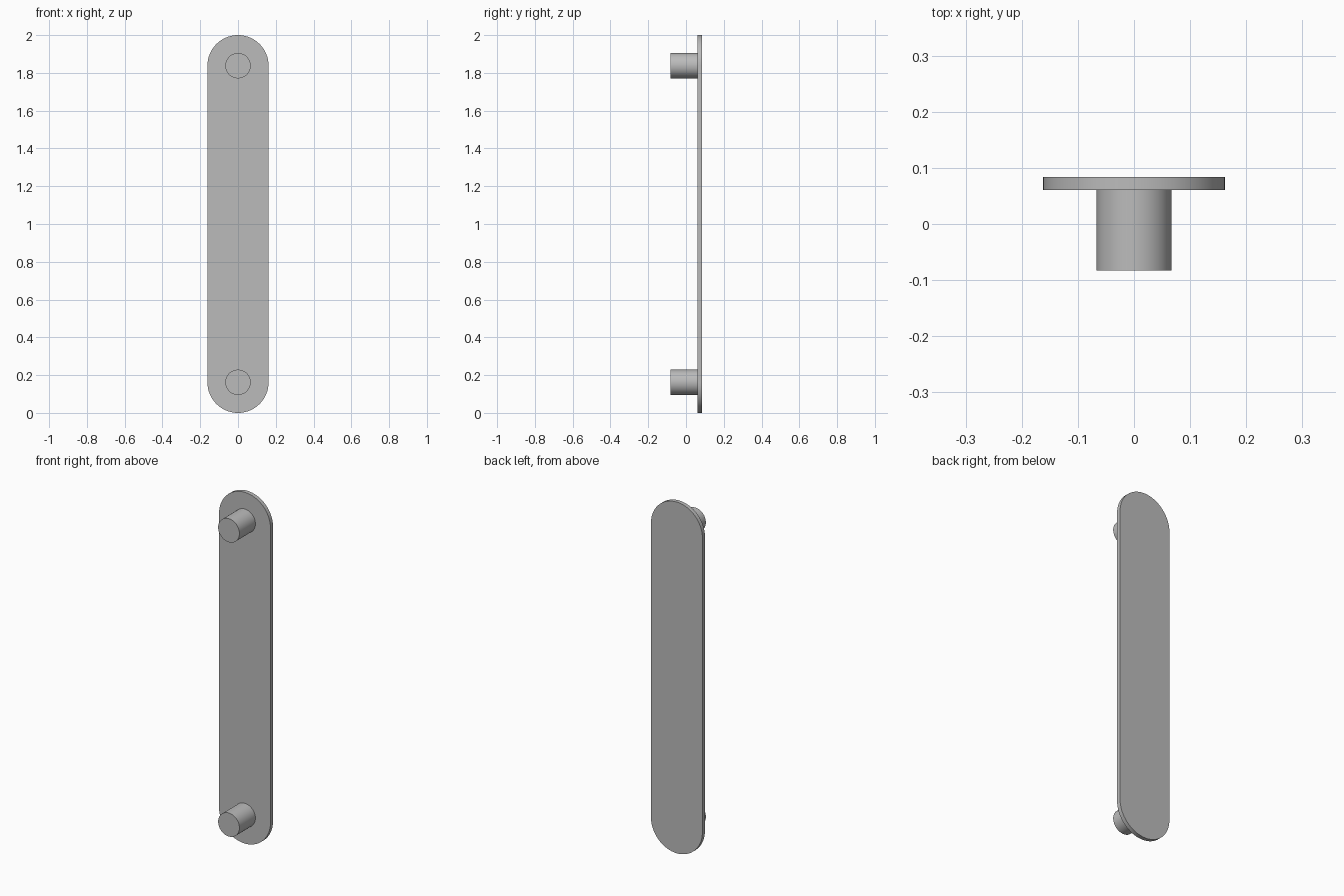
import bpy, bmesh
from math import radians, pi, cos, sin
from mathutils import Matrix, Vector

cube = bpy.data.objects.get("Cube")
if cube:
    bpy.data.objects.remove(cube, do_unlink=True)

RADIUS = 0.162          # rounded plate end
PIN_RADIUS = 0.067
FRONT, SEAT, BACK = -0.083, 0.061, 0.084
CENTRES = {"lower_pin": RADIUS, "upper_pin": 2 - RADIUS}

grey = bpy.data.materials.new("plain_grey")
grey.use_nodes = True
colour = (0.5, 0.5, 0.5, 1)
grey.diffuse_color = colour
grey.node_tree.nodes["Principled BSDF"].inputs["Base Color"].default_value = colour


def finish(name, bm):
    """Turn a bmesh into a shaded object."""
    bmesh.ops.recalc_face_normals(bm, faces=bm.faces)
    mesh = bpy.data.meshes.new(name)
    bm.to_mesh(mesh)
    bm.free()
    mesh.materials.append(grey)
    obj = bpy.data.objects.new(name, mesh)
    bpy.context.collection.objects.link(obj)
    bpy.ops.object.select_all(action='DESELECT')
    obj.select_set(True)
    bpy.context.view_layer.objects.active = obj
    bpy.ops.object.shade_smooth_by_angle(angle=radians(30))


# Back plate: a stadium outline, extruded backwards
bm = bmesh.new()
steps = 32
outline = []
for centre, start in ((CENTRES["upper_pin"], 0), (CENTRES["lower_pin"], pi)):
    for i in range(steps + 1):
        a = start + pi * i / steps
        outline.append(bm.verts.new((RADIUS * cos(a), SEAT, centre + RADIUS * sin(a))))
face = bm.faces.new(outline)
extruded = bmesh.ops.extrude_face_region(bm, geom=[face], use_keep_orig=True)
moved = [v for v in extruded["geom"] if isinstance(v, bmesh.types.BMVert)]
bmesh.ops.translate(bm, verts=moved, vec=Vector((0, BACK - SEAT, 0)))
finish("back_plate", bm)

# Two round pins standing out from the plate
for name, z in CENTRES.items():
    bm = bmesh.new()
    place = Matrix.Translation((0, (FRONT + SEAT) / 2, z)) @ Matrix.Rotation(pi / 2, 4, 'X')
    bmesh.ops.create_cone(bm, cap_ends=True, segments=64, radius1=PIN_RADIUS,
                          radius2=PIN_RADIUS, depth=SEAT - FRONT, matrix=place)
    finish(name, bm)
